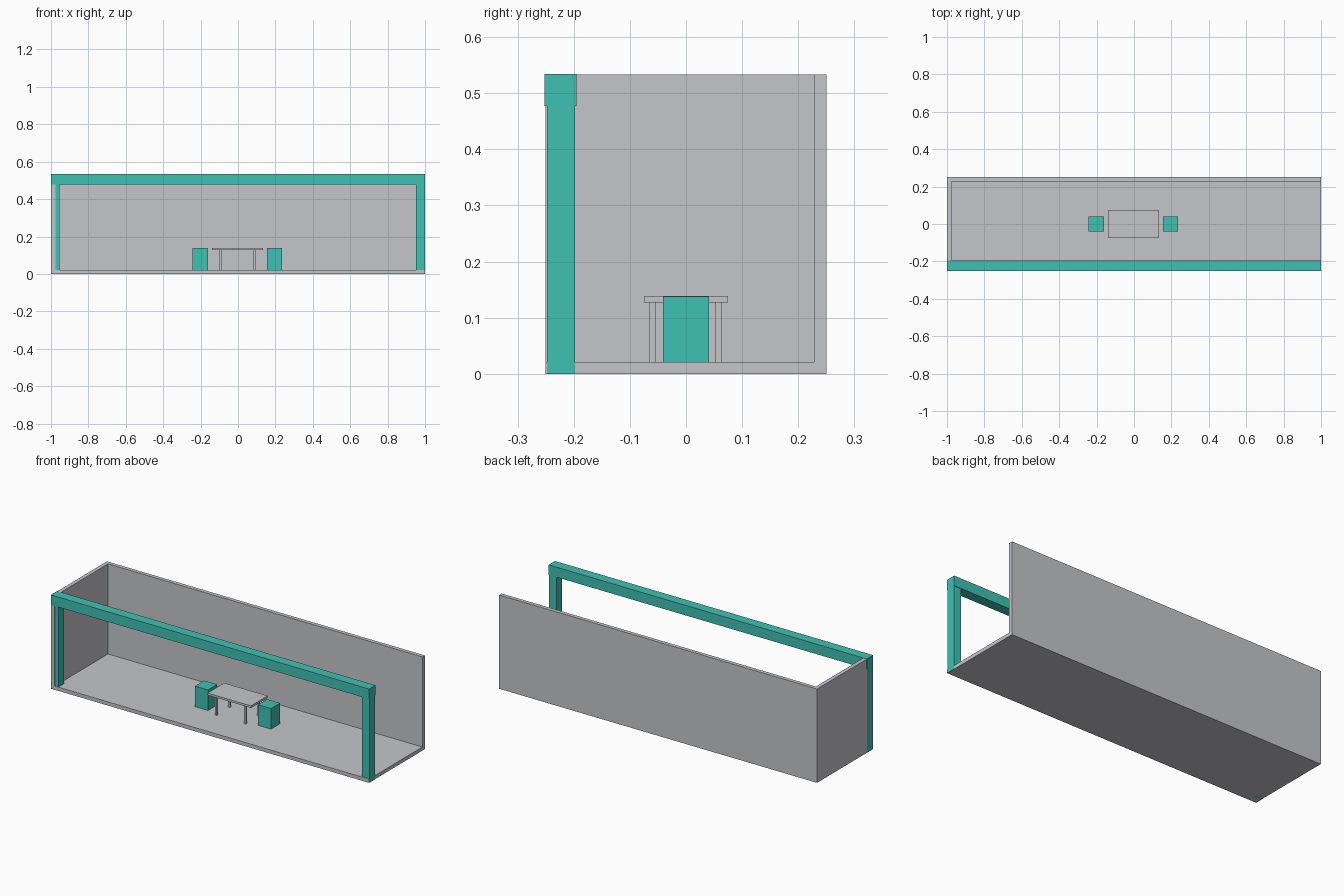
import bpy

if "Cube" in bpy.data.objects:
    bpy.data.objects.remove(bpy.data.objects["Cube"])


def material(name, rgb):
    m = bpy.data.materials.new(name)
    m.diffuse_color = (*rgb, 1)
    m.use_nodes = True
    m.node_tree.nodes["Principled BSDF"].inputs["Base Color"].default_value = m.diffuse_color
    return m


GREY = material("light grey", (0.558, 0.565, 0.591))
TEAL = material("teal", (0.051, 0.533, 0.451))


def box(name, x, y, z, mat):
    """Box spanning the (min, max) ranges on each axis."""
    spans = (x, y, z)
    bpy.ops.mesh.primitive_cube_add(size=1, location=[(a + b) / 2 for a, b in spans])
    ob = bpy.context.object
    ob.name = name
    ob.scale = [b - a for a, b in spans]
    bpy.ops.object.transform_apply(location=False, rotation=False, scale=True)
    ob.data.materials.append(mat)
    return ob


FLOOR = 0.021

# Booth shell: floor, back wall and left side wall
box("floor", (-0.999, 0.999), (-0.25, 0.25), (0, FLOOR), GREY)
box("back_wall", (-0.999, 0.999), (0.228, 0.25), (FLOOR, 0.533), GREY)
box("side_wall", (-0.999, -0.977), (-0.25, 0.228), (FLOOR, 0.533), GREY)

# Front frame: two posts carrying a slightly thicker beam
box("left_post", (-1, -0.955), (-0.248, -0.198), (0.0, 0.48), TEAL)
box("right_post", (0.953, 1), (-0.248, -0.198), (0.0, 0.48), TEAL)
box("front_beam", (-1, 1), (-0.252, -0.195), (0.477, 0.534), TEAL)

# Table with four square legs
box("table_top", (-0.139, 0.134), (-0.075, 0.075), (0.127, 0.139), GREY)
for side, x in (("left", -0.094), ("right", 0.089)):
    for end, y in (("front", -0.0595), ("back", 0.0585)):
        box(f"table_leg_{end}_{side}", (x - 0.0055, x + 0.0055),
            (y - 0.0055, y + 0.0055), (FLOOR, 0.127), GREY)

# Block stools at both ends of the table
for side, x in (("left", -0.201), ("right", 0.195)):
    box(f"stool_{side}", (x - 0.041, x + 0.041), (-0.041, 0.041), (FLOOR, 0.138), TEAL)
